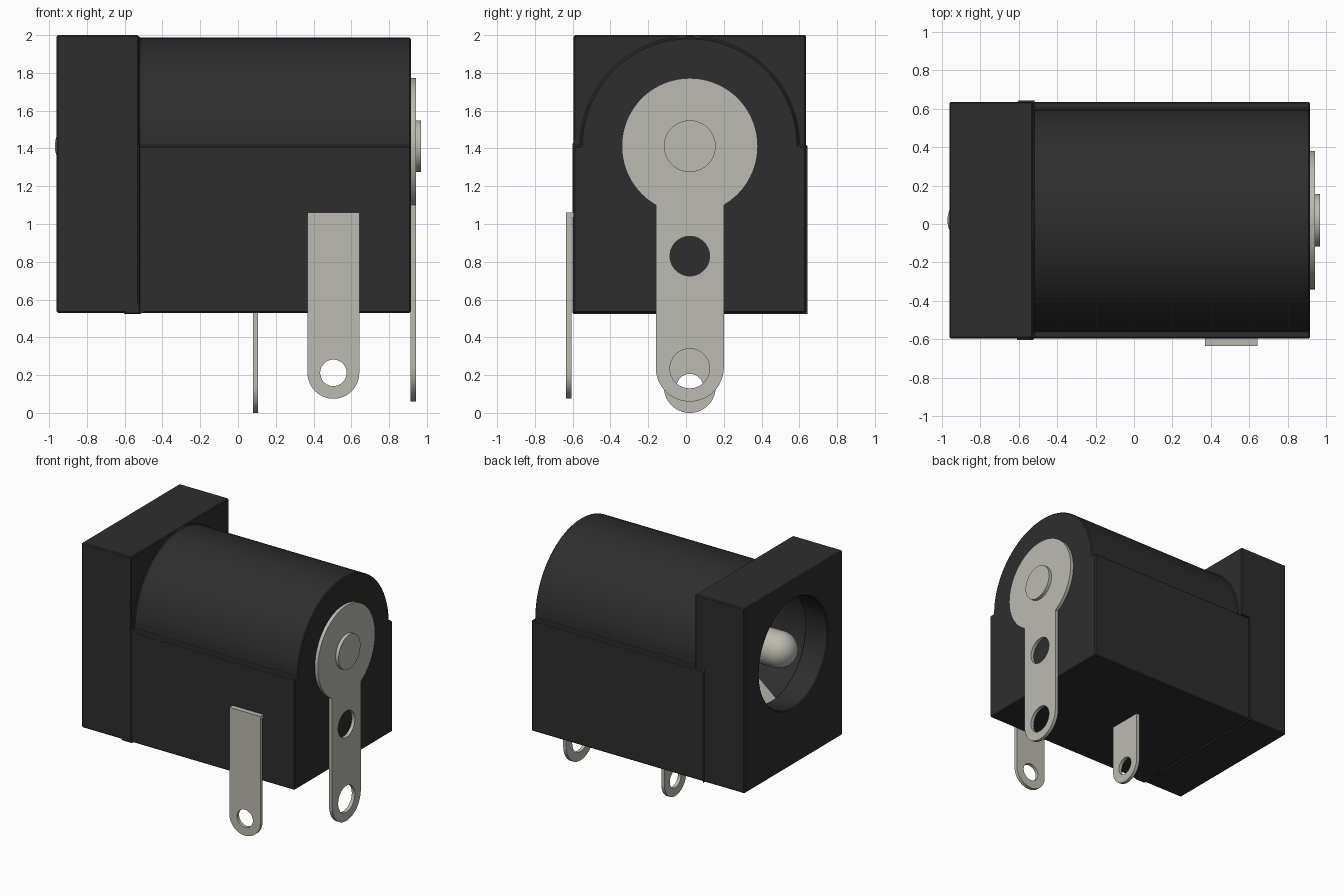
import bpy, bmesh, math
from mathutils import Matrix

if "Cube" in bpy.data.objects:
    bpy.data.objects.remove(bpy.data.objects["Cube"])

CY, CZ = 0.02, 1.412          # axis of the barrel


def material(name, rgb):
    m = bpy.data.materials.new(name)
    m.use_nodes = True
    m.diffuse_color = (*rgb, 1)
    m.node_tree.nodes["Principled BSDF"].inputs["Base Color"].default_value = (*rgb, 1)
    return m


black = material("black plastic", (0.027, 0.027, 0.027))
silver = material("silver metal", (0.5, 0.5, 0.44))


def finish(name, mesh, mat):
    mesh.materials.clear()
    mesh.materials.append(mat)
    ob = bpy.data.objects.new(name, mesh)
    bpy.context.collection.objects.link(ob)
    return ob


def smooth(ob):
    bpy.ops.object.select_all(action='DESELECT')
    ob.select_set(True)
    bpy.context.view_layer.objects.active = ob
    bpy.ops.object.shade_smooth_by_angle(angle=math.radians(30))


def arc(cx, cy, r, a0, a1, n=48):
    return [(cx + r * math.cos(math.radians(a0 + (a1 - a0) * i / n)),
             cy + r * math.sin(math.radians(a0 + (a1 - a0) * i / n))) for i in range(n + 1)]


def prism(name, pts, depth, mat, matrix):
    """Extrude a closed outline along its local z."""
    bm = bmesh.new()
    face = bm.faces.new([bm.verts.new((u, v, 0)) for u, v in pts])
    new = bmesh.ops.extrude_face_region(bm, geom=[face])["geom"]
    bmesh.ops.translate(bm, vec=(0, 0, depth),
                        verts=[g for g in new if isinstance(g, bmesh.types.BMVert)])
    bmesh.ops.transform(bm, matrix=matrix, verts=bm.verts)
    bmesh.ops.recalc_face_normals(bm, faces=bm.faces)
    mesh = bpy.data.meshes.new(name)
    bm.to_mesh(mesh)
    bm.free()
    return finish(name, mesh, mat)


def lathe(name, profile, mat):
    """Revolve (x, radius) points about the barrel axis."""
    bm = bmesh.new()
    vs = [bm.verts.new((x, r, 0)) for x, r in profile]
    edges = [bm.edges.new(p) for p in zip(vs, vs[1:])]
    bmesh.ops.spin(bm, geom=vs + edges, axis=(1, 0, 0), cent=(0, 0, 0),
                   angle=math.tau, steps=64)
    bmesh.ops.remove_doubles(bm, verts=bm.verts, dist=1e-4)
    bmesh.ops.recalc_face_normals(bm, faces=bm.faces)
    bmesh.ops.translate(bm, vec=(0, CY, CZ), verts=bm.verts)
    mesh = bpy.data.meshes.new(name)
    bm.to_mesh(mesh)
    bm.free()
    return finish(name, mesh, mat)


def plate(name, outline, holes, thick, matrix):
    """Flat sheet with round holes, filled from a 2D curve."""
    cu = bpy.data.curves.new(name, 'CURVE')
    cu.dimensions, cu.fill_mode, cu.extrude = '2D', 'BOTH', thick / 2
    for loop in [outline] + [arc(u, v, r, 0, 352.5, 47) for u, v, r in holes]:
        sp = cu.splines.new('POLY')
        sp.points.add(len(loop) - 1)
        for p, (u, v) in zip(sp.points, loop):
            p.co = (u, v, 0, 1)
        sp.use_cyclic_u = True
    tmp = bpy.data.objects.new(name + " curve", cu)
    bpy.context.collection.objects.link(tmp)
    dg = bpy.context.evaluated_depsgraph_get()
    mesh = bpy.data.meshes.new_from_object(tmp.evaluated_get(dg))
    bpy.data.objects.remove(tmp)
    mesh.transform(matrix)
    ob = finish(name, mesh, silver)
    smooth(ob)
    return ob


def facing_x(x, y=0.0):
    return Matrix.Translation((x, y, 0)) @ Matrix.Rotation(math.pi / 2, 4, 'Z') \
        @ Matrix.Rotation(math.pi / 2, 4, 'X')


def facing_front(y, x=0.0):
    return Matrix.Translation((x, y, 0)) @ Matrix.Rotation(math.pi / 2, 4, 'X')


# Housing: box with a half-round barrel on top
Y0, Y1, Z0 = -0.595, 0.635, 0.53
housing = prism("housing", [(Y0, Z0), (Y1, Z0), (Y1, CZ)] + arc(CY, CZ, 0.575, 0, 180, 64)
                + [(Y0, CZ)], 1.515, black, facing_x(-0.6))
flange = prism("flange_cutter", [(Y0, Z0), (Y1, Z0), (Y1, 2), (Y0, 2)], 0.435, black,
               facing_x(-0.96))

# Socket bore, wider behind the mouth
bore = lathe("bore_cutter", [(-1.1, 0), (-1.1, 0.43), (-0.76, 0.43), (-0.76, 0.5),
                             (0.7, 0.5), (0.7, 0)], black)
for helper, op in ((flange, 'UNION'), (bore, 'DIFFERENCE')):
    mod = housing.modifiers.new(op, 'BOOLEAN')
    mod.operation, mod.object, mod.solver = op, helper, 'EXACT'
    helper.hide_render = True
bev = housing.modifiers.new("edges", 'BEVEL')
bev.width, bev.segments, bev.limit_method = 0.007, 1, 'ANGLE'
bev.angle_limit = math.radians(40)

# Bake the modifiers and drop the cutters
bpy.context.view_layer.update()
dg = bpy.context.evaluated_depsgraph_get()
baked = bpy.data.meshes.new_from_object(housing.evaluated_get(dg))
housing.modifiers.clear()
housing.data = baked
baked.materials.clear()
baked.materials.append(black)
for p in baked.polygons:
    p.material_index = 0
for helper in (flange, bore):
    bpy.data.objects.remove(helper)
smooth(housing)

# Centre pin with round tip
R = 0.137
tip = [(-0.833 - x, r) for x, r in arc(0, 0, R, 0, 90, 16)]
tip[0] = (-0.97, 0)
smooth(lathe("centre_pin", tip + [(0.9, R), (0.9, 0)], silver))

# Rivet head on the rear
smooth(lathe("rivet_head", [(0.93, 0), (0.93, R), (0.968, R), (0.968, 0)], silver))

# Rear terminal: keyhole-shaped plate
plate("rear_terminal", arc(0, CZ, 0.36, -60, 240, 80) + arc(0, 0.24, 0.18, 180, 360),
      [(0, 0.235, 0.105), (0, 0.83, 0.105)], 0.027, facing_x(0.928, CY))

# Bottom terminal
plate("bottom_terminal", [(R, 0.9), (-R, 0.9)] + arc(0, R, R, 180, 360),
      [(0, R, 0.07)], 0.027, facing_x(0.093, CY))

# Side terminal with its bent tab entering the housing
plate("side_terminal", [(R, 1.06), (-R, 1.06)] + arc(0, 0.212, R, 180, 360),
      [(0, 0.212, 0.07)], 0.027, facing_front(-0.621, 0.505))
prism("side_terminal_tab", [(-R, 1.033), (R, 1.033), (R, 1.06), (-R, 1.06)], 0.07,
      silver, facing_front(-0.56, 0.505))

# Spring contact inside the bore
top = [(-0.72, 0.93), (-0.56, 1.06), (-0.45, 1.09), (0.1, 0.92)]
prism("spring_contact", top + [(x, z - 0.025) for x, z in reversed(top)], 2 * R,
      silver, facing_front(CY + R))
